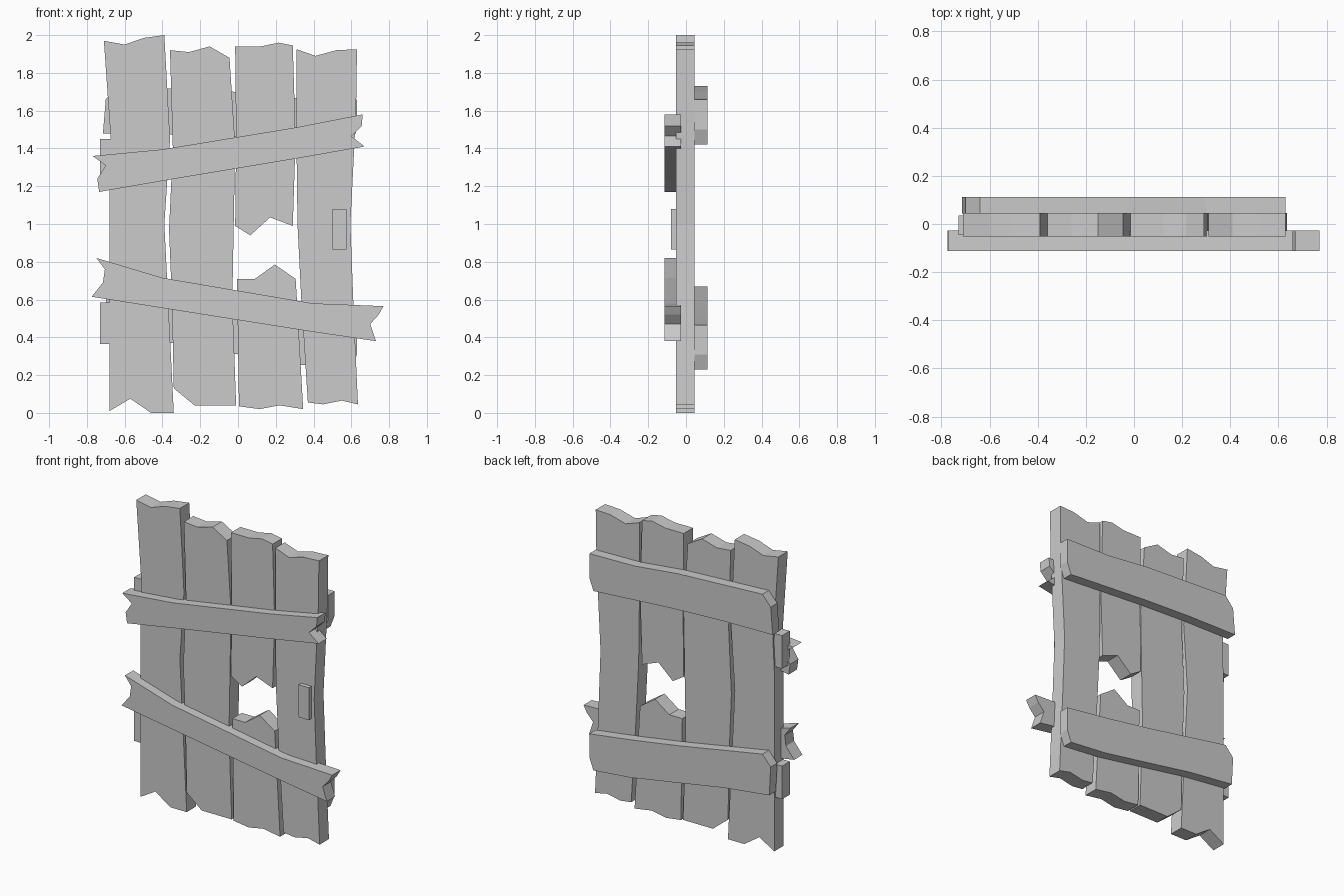
import bpy, bmesh


def board(name, outline, y0, y1):
    """Extrude a flat (x, z) outline from y0 to y1."""
    bm = bmesh.new()
    face = bm.faces.new([bm.verts.new((x, y0, z)) for x, z in outline])
    ext = bmesh.ops.extrude_face_region(bm, geom=[face])
    moved = [g for g in ext["geom"] if isinstance(g, bmesh.types.BMVert)]
    bmesh.ops.translate(bm, verts=moved, vec=(0, y1 - y0, 0))
    bmesh.ops.recalc_face_normals(bm, faces=bm.faces)
    mesh = bpy.data.meshes.new(name)
    bm.to_mesh(mesh)
    bm.free()
    obj = bpy.data.objects.new(name, mesh)
    bpy.context.collection.objects.link(obj)
    return obj


def rect(x0, x1, z0, z1):
    return [(x0, z0), (x1, z0), (x1, z1), (x0, z1)]


# Upright planks with ragged ends
PLANK = (-0.052, 0.046)
board("plank_left", [
    (-.71, 1.97), (-.60, 1.95), (-.50, 1.985), (-.39, 2.0),
    (-.36, 1.45), (-.39, 1.0), (-.37, .6), (-.34, 0),
    (-.46, 0), (-.57, .075), (-.68, .01), (-.68, 1.2), (-.67, 1.4)], *PLANK)
board("plank_mid_left", [
    (-.36, 1.92), (-.26, 1.91), (-.15, 1.94), (-.045, 1.88),
    (-.015, 1.42), (-.03, .6), (-.01, .04),
    (-.23, .04), (-.34, .13), (-.35, .6), (-.365, .97), (-.345, 1.4)], *PLANK)
board("plank_broken_upper", [
    (-.015, 1.94), (.12, 1.94), (.215, 1.96), (.29, 1.945),
    (.305, 1.45), (.29, .99), (.17, 1.035), (.065, .94),
    (-.015, .99), (-.01, 1.45)], *PLANK)
board("plank_broken_lower", [
    (-.005, .71), (.09, .71), (.195, .785), (.305, .71),
    (.315, .55), (.345, .02), (.22, .04), (.115, .02), (.005, .035)], *PLANK)
board("plank_right", [
    (.31, 1.925), (.41, 1.89), (.52, 1.92), (.63, 1.925),
    (.625, 1.6), (.595, 1.0), (.61, .6), (.635, .045),
    (.55, .065), (.45, .045), (.37, .055), (.335, .6), (.315, 1.0), (.31, 1.4)], *PLANK)

# Slanted front boards with split ends
FRONT = (-0.113, -0.026)
board("front_board_upper", [
    (-.77, 1.36), (-.40, 1.395), (.30, 1.51), (.66, 1.58),
    (.655, 1.52), (.60, 1.465), (.67, 1.41), (.30, 1.345),
    (-.36, 1.235), (-.735, 1.17), (-.745, 1.24), (-.70, 1.31)], *FRONT)
board("front_board_lower", [
    (-.75, .82), (-.40, .715), (.395, .58), (.77, .565),
    (.745, .52), (.70, .47), (.73, .38), (.39, .43),
    (-.40, .555), (-.775, .615), (-.715, .69), (-.705, .76)], *FRONT)

# Back cross boards
BACK = (0.044, 0.113)
board("back_board_upper", [
    (.63, 1.66), (.30, 1.666), (-.02, 1.70), (-.64, 1.73),
    (-.70, 1.66), (-.715, 1.48), (-.35, 1.475), (.0, 1.46), (.60, 1.42), (.63, 1.50)], *BACK)
board("back_board_lower", [
    (.63, .465), (.30, .51), (-.02, .56), (-.64, .67),
    (-.70, .60), (-.69, .41), (-.35, .37), (0, .31), (.33, .255), (.60, .23), (.63, .31)], *BACK)

# Hinge blocks on the left edge and the handle
for label, z in (("upper", 1.23), ("lower", .365)):
    board("hinge_" + label, rect(-.73, -.65, z, z + .22), -.045, .035)
board("handle", rect(.50, .575, .865, 1.08), -.08, -.04)
